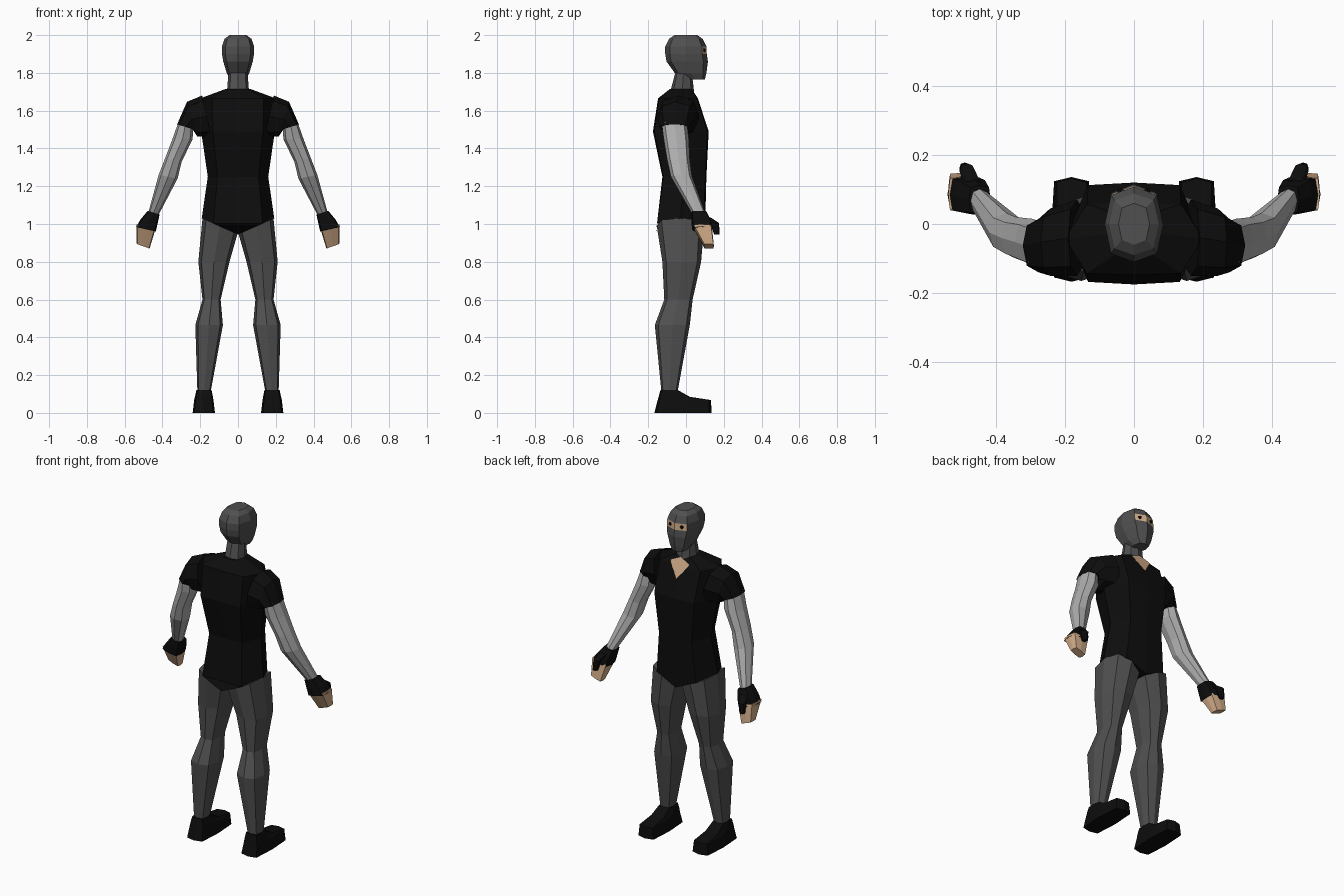
import bpy, bmesh, math


def material(name, r, g, b):
    m = bpy.data.materials.new(name)
    m.diffuse_color = (r, g, b, 1)
    return m


BLACK = material("black_cloth", 0.004, 0.004, 0.004)
DARK = material("dark_grey_cloth", 0.08, 0.08, 0.08)
LIGHT = material("light_grey_cloth", 0.42, 0.42, 0.42)
SKIN = material("skin", 0.65, 0.42, 0.25)


def finish(name, bm, mats, mirror):
    bmesh.ops.recalc_face_normals(bm, faces=bm.faces)
    me = bpy.data.meshes.new(name)
    bm.to_mesh(me)
    bm.free()
    for m in mats:
        me.materials.append(m)
    ob = bpy.data.objects.new(name, me)
    bpy.context.collection.objects.link(ob)
    if mirror:
        mod = ob.modifiers.new("mirror", 'MIRROR')
        mod.use_mirror_merge = False
    return ob


def loft(name, rings, mats, kx=0.75, ky=0.75, mirror=False, drop=0, slot=None):
    """Eight-sided skin through rings (x0, x1, y0, y1, z, tilt).
    kx, ky place the diagonal corners; drop lowers the middle of the first
    ring; slot is the band of front faces given the second material."""
    shape = [(1, 0), (kx, ky), (0, 1), (-kx, ky),
             (-1, 0), (-kx, -ky), (0, -1), (kx, -ky)]
    bm = bmesh.new()
    loops = []
    for i, (x0, x1, y0, y1, z, t) in enumerate(rings):
        d = drop if i == 0 else 0
        loops.append([bm.verts.new(((x0 + x1) / 2 + u * (x1 - x0) / 2,
                                    (y0 + y1) / 2 + v * (y1 - y0) / 2,
                                    z + t * u - d * (1 - abs(u))))
                      for u, v in shape])
    for i, (a, b) in enumerate(zip(loops, loops[1:])):
        for j in range(8):
            k = (j + 1) % 8
            f = bm.faces.new((a[j], a[k], b[k], b[j]))
            if i == slot and j in (1, 2):
                f.material_index = 1
    bm.faces.new(loops[0])
    bm.faces.new(loops[-1])
    return finish(name, bm, mats, mirror)


# Masked head with a skin-coloured eye slot, and neck
loft("head", [(-.04, .04, .0, .10, 1.765, 0),
              (-.06, .06, -.06, .108, 1.80, 0),
              (-.078, .078, -.103, .116, 1.86, 0),
              (-.085, .085, -.11, .11, 1.90, 0),
              (-.085, .085, -.11, .108, 1.94, 0),
              (-.072, .072, -.09, .088, 1.98, 0),
              (-.045, .045, -.06, .06, 2.0, 0)],
     [DARK, SKIN], .78, .78, slot=3)
loft("neck", [(-.06, .06, -.088, .045, 1.68, 0),
              (-.05, .05, -.055, .03, 1.81, 0)], [DARK])

# Eyes
bm = bmesh.new()
bmesh.ops.create_icosphere(bm, subdivisions=1, radius=0.011)
bmesh.ops.translate(bm, verts=bm.verts, vec=(.038, .094, 1.92))
finish("eyes", bm, [BLACK], True)

# Shirt body with pointed hem
loft("shirt", [(-.192, .192, -.16, .10, 1.03, 0),
               (-.16, .16, -.125, .108, 1.25, 0),
               (-.195, .195, -.175, .12, 1.49, 0),
               (-.20, .20, -.148, .063, 1.665, 0),
               (-.065, .065, -.085, .03, 1.715, 0)],
     [BLACK], .68, .95, drop=.085)

# Open collar
bm = bmesh.new()
bm.faces.new([bm.verts.new(p) for p in
              ((-.065, .058, 1.685), (0, .095, 1.595), (.065, .058, 1.685), (0, .048, 1.715))])
finish("collar_opening", bm, [SKIN], False)

# Sleeves and arms
loft("sleeve", [(.14, .19, -.15, .07, 1.57, .11),
                (.215, .27, -.15, .045, 1.555, .092),
                (.23, .322, -.14, .015, 1.513, .015)], [BLACK], mirror=True)
loft("arm", [(.237, .315, -.13, .005, 1.54, 0),
             (.24, .347, -.118, .015, 1.45, 0),
             (.298, .385, -.10, .02, 1.34, .01),
             (.32, .42, -.08, .032, 1.25, .01),
             (.425, .475, .035, .105, 1.05, .01)], [LIGHT], mirror=True)

# Gloved hands, bare fingers and thumbs
loft("glove", [(.415, .478, .028, .112, 1.06, .01),
               (.425, .515, .028, .135, 1.015, .01),
               (.435, .54, .032, .14, .972, .012)], [BLACK], .85, .85, mirror=True)
loft("fingers", [(.437, .538, .036, .137, .985, .012),
                 (.468, .536, .095, .148, .882, .012)], [SKIN], .9, .9, mirror=True)
loft("thumb", [(.44, .49, .09, .13, 1.035, 0),
               (.462, .505, .13, .175, 1.005, 0),
               (.475, .505, .148, .178, .945, 0)], [BLACK], mirror=True)

# Legs and shoes
loft("leg", [(.002, .188, -.155, .096, .99, .04),
             (.045, .21, -.125, .08, .80, 0),
             (.092, .188, -.115, .035, .60, 0),
             (.08, .226, -.165, .02, .465, 0),
             (.145, .215, -.13, -.045, .11, 0)], [DARK], .8, .8, mirror=True)
loft("shoe", [(.122, .24, -.167, .136, 0, 0),
              (.13, .232, -.15, .132, .068, 0),
              (.133, .228, -.145, .02, .085, 0),
              (.14, .22, -.135, -.045, .122, 0)], [BLACK], .85, .92, mirror=True)
